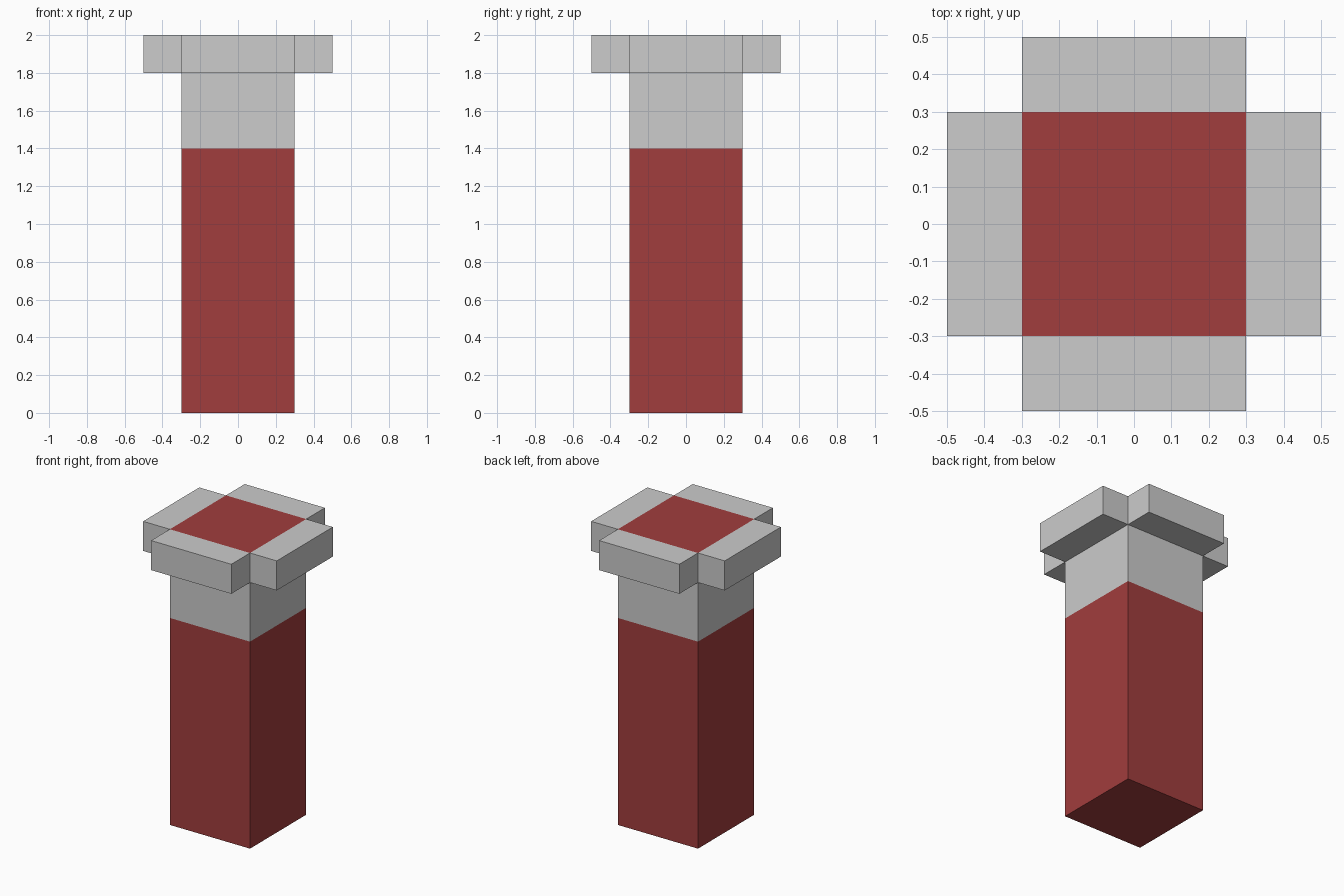
import bpy
import bmesh
from mathutils import Matrix

if "Cube" in bpy.data.objects:
    bpy.data.objects.remove(bpy.data.objects["Cube"])

HALF, HEIGHT = 0.3, 2.0
RED_TOP, LEDGE_BASE, LEDGE_DEPTH = 1.4, 1.8, 0.2


def material(name, rgb):
    mat = bpy.data.materials.new(name)
    mat.diffuse_color = (*rgb, 1.0)
    mat.use_nodes = True
    mat.node_tree.nodes["Principled BSDF"].inputs["Base Color"].default_value = mat.diffuse_color
    return mat


grey = material("light grey", (0.604, 0.604, 0.604))
red = material("dark red", (0.356, 0.047, 0.047))

# Square shaft
bm = bmesh.new()
bmesh.ops.create_cube(bm, size=1.0, matrix=Matrix.Translation((0, 0, HEIGHT / 2))
                      @ Matrix.Diagonal((2 * HALF, 2 * HALF, HEIGHT, 1)))

# Cuts for the colour change and the ledge underside
for z in (RED_TOP, LEDGE_BASE):
    bmesh.ops.bisect_plane(bm, geom=bm.verts[:] + bm.edges[:] + bm.faces[:],
                           plane_co=(0, 0, z), plane_no=(0, 0, 1))

# Red lower shaft and red top square, grey between
bm.normal_update()
for f in bm.faces:
    z = f.calc_center_median().z
    f.material_index = 1 if z < RED_TOP or f.normal.z > 0.5 else 0

# Four ledges pulled straight out of the top band
band = [f for f in bm.faces
        if abs(f.normal.z) < 0.5 and f.calc_center_median().z > LEDGE_BASE]
directions = [f.normal.copy() for f in band]
ledges = bmesh.ops.extrude_discrete_faces(bm, faces=band)["faces"]
for f, d in zip(ledges, directions):
    c = f.calc_center_median()
    d = max(directions, key=lambda n: n.dot(c))
    bmesh.ops.translate(bm, verts=f.verts[:], vec=d * LEDGE_DEPTH)

# Everything outside the shaft is grey
for f in bm.faces:
    c = f.calc_center_median()
    if max(abs(c.x), abs(c.y)) > HALF + 0.01:
        f.material_index = 0

bmesh.ops.recalc_face_normals(bm, faces=bm.faces[:])
mesh = bpy.data.meshes.new("pillar")
bm.to_mesh(mesh)
bm.free()
mesh.materials.append(grey)
mesh.materials.append(red)
bpy.context.collection.objects.link(bpy.data.objects.new("pillar", mesh))
